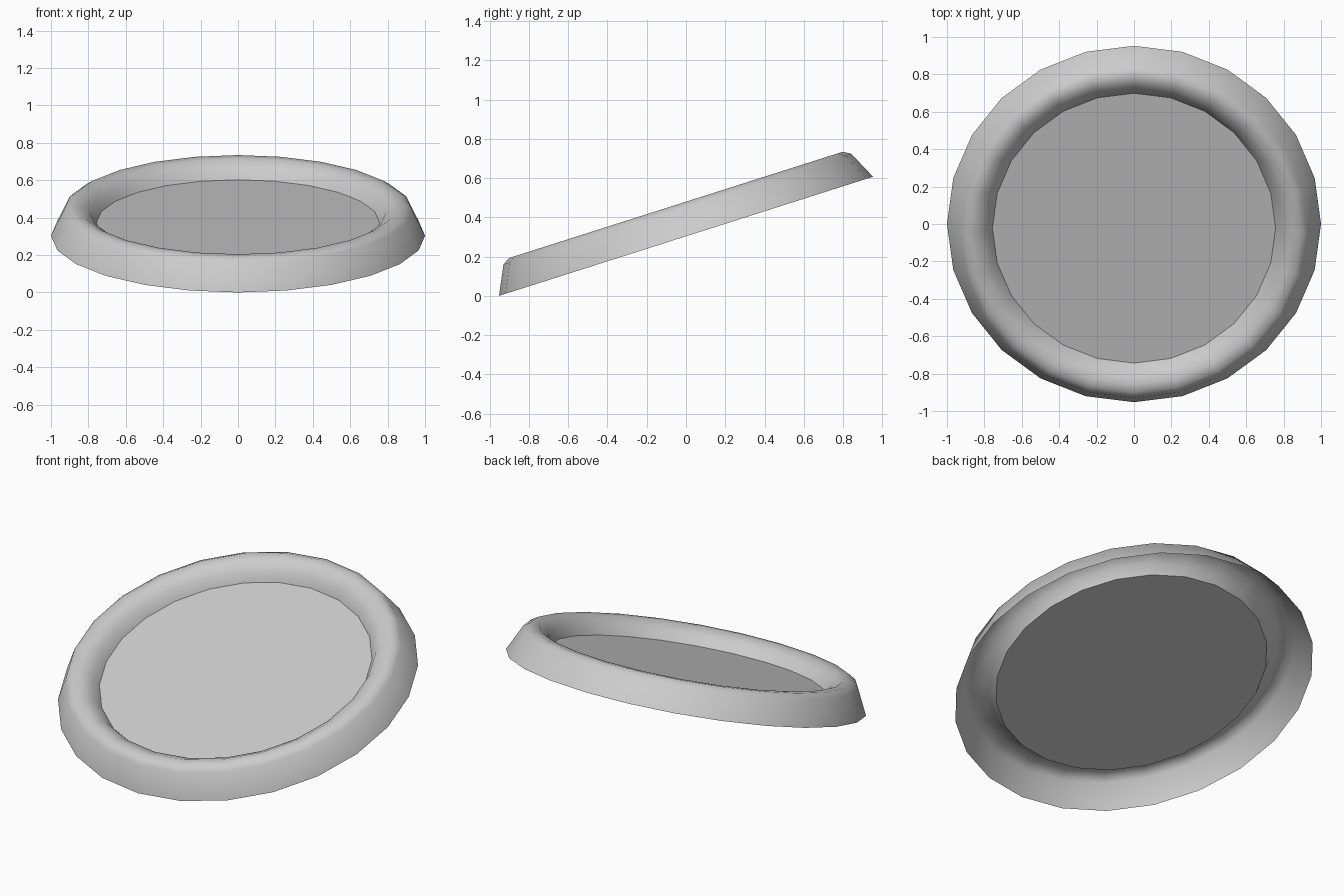
import bpy, bmesh, math
from mathutils import Matrix

if "Cube" in bpy.data.objects:
    bpy.data.objects.remove(bpy.data.objects["Cube"])

SIDES = 24
TILT = math.atan2(0.605, 1.9)

# Placement: tilted about x so the front edge touches the ground
place = Matrix.Translation((0, 0, math.sin(TILT))) @ Matrix.Rotation(TILT, 4, 'X')


def ring(bm, r, h):
    return [bm.verts.new((r * math.cos(2 * math.pi * i / SIDES),
                          r * math.sin(2 * math.pi * i / SIDES), h))
            for i in range(SIDES)]


def finish(bm, name):
    bm.transform(place)
    mesh = bpy.data.meshes.new(name)
    bm.to_mesh(mesh)
    bm.free()
    obj = bpy.data.objects.new(name, mesh)
    bpy.context.collection.objects.link(obj)
    return obj


# Rolled rim: open shell swept from the outer edge over to the plate
profile = [(1.0, 0.0), (0.93, 0.145), (0.893, 0.168), (0.845, 0.165),
           (0.79, 0.13), (0.757, 0.073)]
bm = bmesh.new()
rings = [ring(bm, r, h) for r, h in profile]
for a, b in zip(rings, rings[1:]):
    for i in range(SIDES):
        j = (i + 1) % SIDES
        f = bm.faces.new((a[i], a[j], b[j], b[i]))
        f.smooth = True
finish(bm, "rim")

# Flat plate inside the rim
bm = bmesh.new()
bm.faces.new(ring(bm, 0.757, 0.073))
finish(bm, "plate")
